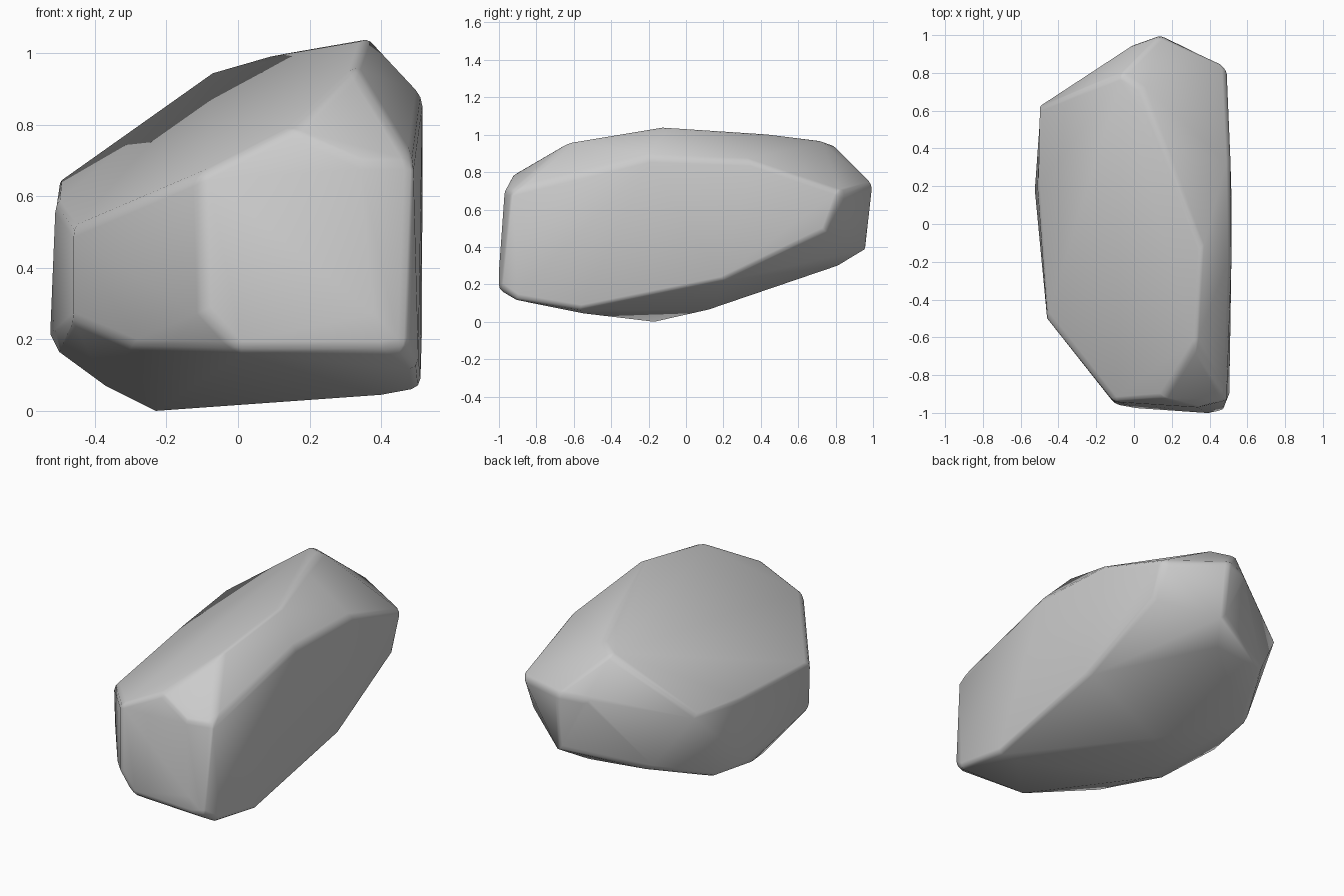
import bpy, bmesh

if "Cube" in bpy.data.objects:
    bpy.data.objects.remove(bpy.data.objects["Cube"])

# Boulder corners, grouped by region; the solid is their convex hull
top_rim = [(-.46, -.5, .51), (-.11, -.94, .66), (.15, -.92, .79), (.33, -.63, .96),
           (.36, -.13, 1.045), (.16, .4, 1.01), (.04, .72, .97), (-.07, .79, .945),
           (-.505, .62, .64), (-.51, .2, .58)]
right_side = [(.515, -.2, .88), (.51, .35, .86), (.49, .82, .7), (.46, .85, .68),
              (.49, -.93, .7), (.505, -.9, .12), (.47, -.985, .18), (.51, -.57, .065),
              (.515, .2, .22), (.49, .74, .48)]
front_face = [(.4, -1, .17), (.38, -1, .27), (.0, -.975, .17), (-.1, -.955, .28),
              (.35, -.97, .7), (-.3, -.7, .18), (-.46, -.49, .25)]
back_end = [(.14, 1, .735), (.0, .95, .72), (.15, .96, .39), (.07, .81, .3), (-.3, .75, .31)]
underside = [(-.23, -.17, 0), (.4, -.55, .045), (-.37, -.2, .07), (-.5, .1, .165),
             (-.525, .18, .215), (-.46, .42, .19), (-.05, .12, .065)]

bm = bmesh.new()
for p in top_rim + right_side + front_face + back_end + underside:
    bm.verts.new(p)
hull = bmesh.ops.convex_hull(bm, input=bm.verts[:])
loose = {g for g in hull["geom_interior"] + hull["geom_unused"]
         if isinstance(g, bmesh.types.BMVert)}
bmesh.ops.delete(bm, geom=list(loose), context='VERTS')
bmesh.ops.recalc_face_normals(bm, faces=bm.faces[:])

# Smooth-shaded stone
for f in bm.faces:
    f.smooth = True
mesh = bpy.data.meshes.new("boulder")
bm.to_mesh(mesh)
bm.free()
rock = bpy.data.objects.new("boulder", mesh)
bpy.context.collection.objects.link(rock)

# Narrow worn edges keep the facets readable
bev = rock.modifiers.new("worn_edges", 'BEVEL')
bev.width = .025
bev.segments = 2
bev.limit_method = 'ANGLE'
bev.angle_limit = .6
